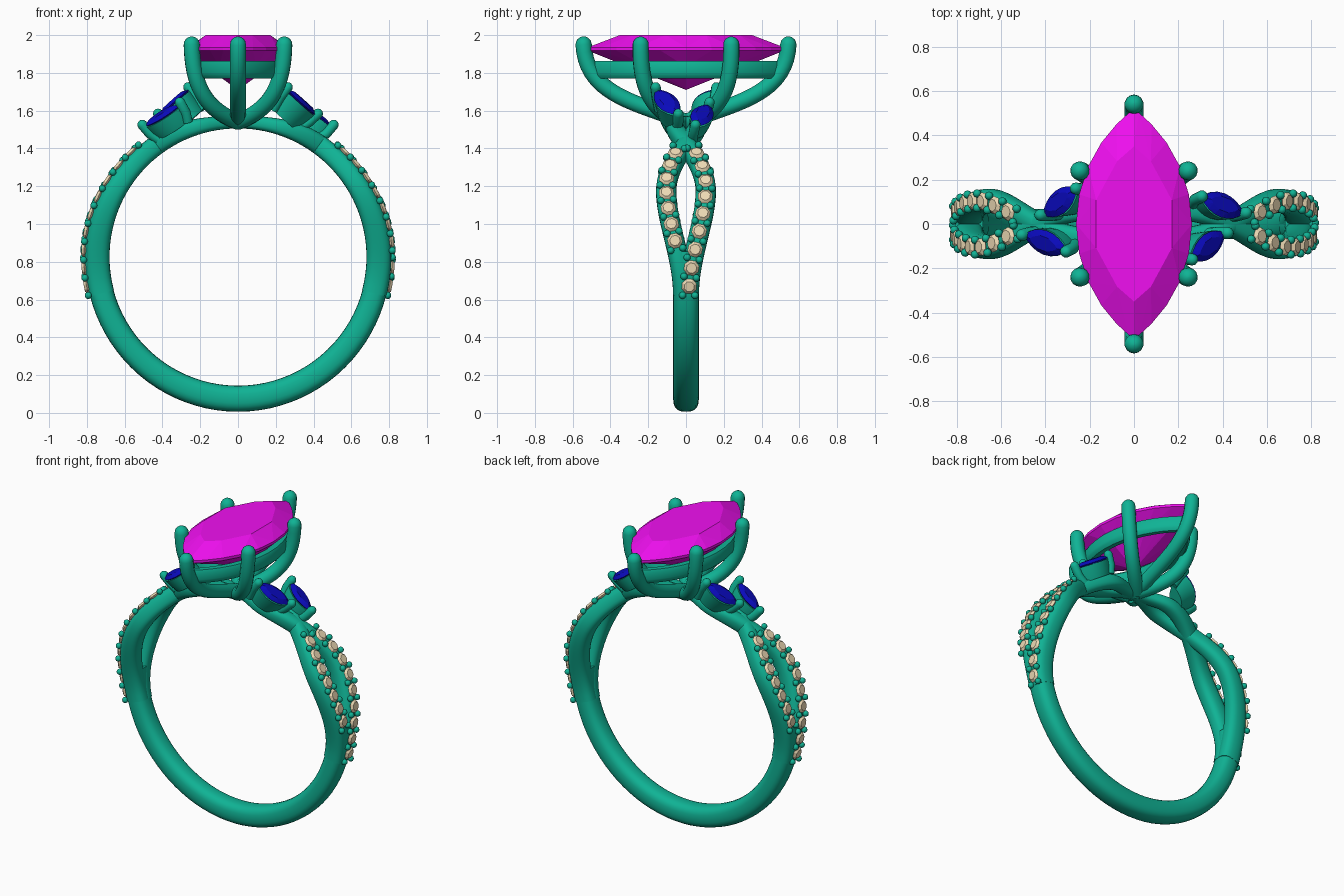
import bpy, bmesh
from math import sin, cos, pi, radians, sqrt, copysign
from mathutils import Vector as V
from mathutils.geometry import interpolate_bezier

if "Cube" in bpy.data.objects:
    bpy.data.objects.remove(bpy.data.objects["Cube"])


def material(name, col):
    m = bpy.data.materials.new(name)
    m.diffuse_color = (*col, 1)
    m.use_nodes = True
    m.node_tree.nodes["Principled BSDF"].inputs["Base Color"].default_value = m.diffuse_color
    return m


METAL = material("metal", (0.005, 0.45, 0.30))
PINK = material("magenta_stone", (0.87, 0.005, 0.87))
BLUE = material("blue_stone", (0.003, 0.003, 0.52))
CREAM = material("cream_stone", (0.85, 0.70, 0.46))
CZ = 0.826          # height of the finger hole centre
RIN = 0.68


def finish(name, bm, mat, smooth=True):
    bmesh.ops.recalc_face_normals(bm, faces=bm.faces)
    me = bpy.data.meshes.new(name)
    bm.to_mesh(me)
    bm.free()
    me.materials.append(mat)
    ob = bpy.data.objects.new(name, me)
    bpy.context.collection.objects.link(ob)
    if smooth:
        bpy.ops.object.select_all(action='DESELECT')
        ob.select_set(True)
        bpy.context.view_layer.objects.active = ob
        bpy.ops.object.shade_smooth_by_angle(angle=radians(40))
    return ob


def half_turn(ob):
    """The ring repeats under a half turn about z."""
    c = ob.copy()
    c.name = ob.name + "_opposite"
    c.rotation_euler.z = pi
    bpy.context.collection.objects.link(c)


def loft(bm, rings, closed=False):
    vs = [[bm.verts.new(p) for p in r] for r in rings]
    n = len(vs[0])
    for k in range(len(vs) if closed else len(vs) - 1):
        a, b = vs[k], vs[(k + 1) % len(vs)]
        for i in range(n):
            j = (i + 1) % n
            bm.faces.new((a[i], a[j], b[j], b[i]))
    if not closed:
        bm.faces.new(vs[0])
        bm.faces.new(vs[-1][::-1])


def rod(bm, pts, r, ref, n=14):
    """Round rod along pts with a domed first end."""
    rings = []
    d0 = (pts[0] - pts[1]).normalized()
    path = [(pts[0] + d0 * r * sin(a), r * cos(a), d0) for a in (1.5, 1.2, 0.8, 0.4)]
    for i, p in enumerate(pts):
        t = (pts[max(i - 1, 0)] - pts[min(i + 1, len(pts) - 1)]).normalized()
        path.append((p, r, t))
    for p, rr, t in path:
        s = t.cross(ref).normalized()
        w = t.cross(s)
        rings.append([p + rr * (s * cos(2 * pi * i / n) + w * sin(2 * pi * i / n)) for i in range(n)])
    loft(bm, rings)


def marquise(a, b, n):
    """Pointed oval: n points per side, half length a, half width b."""
    R = (a * a + b * b) / (2 * b)
    xs = [-a * cos(pi * i / n) for i in range(n)]
    f = lambda x: sqrt(R * R - x * x) - (R - b)
    return [(x, f(x)) for x in xs] + [(-x, -f(x)) for x in xs]


def hull(bm, pts):
    vs = [bm.verts.new(p) for p in pts]
    bmesh.ops.convex_hull(bm, input=vs)


# ---- band ----
def keyed(keys, x):
    for (x0, a), (x1, b) in zip(keys, keys[1:]):
        if x <= x1:
            t = max(0, (x - x0) / (x1 - x0))
            return a + (b - a) * t * t * (3 - 2 * t)
    return keys[-1][1]


def rout(d):
    return keyed([(0, .745), (35, .785), (90, .812), (180, .822)], d if d <= 180 else 360 - d)


def sway(d):
    return keyed([(0, 0), (18, -.06), (62, .105), (105, .015)], d)


def section(d, y, w, inset=0.0, n=24):
    a = radians(d)
    out = V((sin(a), 0, cos(a)))
    ro, ri = rout(d) - inset, RIN + inset
    pw = lambda v: copysign(abs(v) ** 0.78, v)
    return [out * ((ro + ri) / 2 + (ro - ri) / 2 * pw(cos(2 * pi * i / n)))
            + V((0, y + w * pw(sin(2 * pi * i / n)), CZ)) for i in range(n)]


bm = bmesh.new()
loft(bm, [section(d, 0, .068, .002) for d in range(88, 273, 4)])
finish("shank", bm, METAL)
for s, tag in ((1, "a"), (-1, "b")):
    bm = bmesh.new()
    loft(bm, [section(d, s * sway(d), keyed([(0, .045), (60, .054)], d)) for d in range(0, 106, 3)])
    half_turn(finish("split_strand_" + tag, bm, METAL))


# ---- small stones and beads along the strands ----
def frame(d, s):
    pt = lambda q: V((sin(radians(q)) * rout(q), s * sway(q), CZ + cos(radians(q)) * rout(q)))
    a = radians(d)
    n = V((sin(a), 0, cos(a)))
    e = (pt(d + 1) - pt(d - 1)).normalized()
    return pt(d) + n * .004, n, e, n.cross(e).normalized()


for s, tag, lo, hi, count in ((1, "a", 46, 101, 9), (-1, "b", 46, 84, 7)):
    gems, beads = bmesh.new(), bmesh.new()
    step = (hi - lo) / (count - 1)
    for k in range(count):
        p, n, e, f = frame(lo + k * step, s)
        hull(gems, [p + n * h + r * (e * cos(pi * i / 4 + .39) + f * sin(pi * i / 4 + .39))
                    for r, h in ((.042, 0), (.028, .014), (.015, -.02)) for i in range(8)])
    for k in range(count + 1):
        p, n, e, f = frame(lo + (k - .5) * step, s)
        for side in (-1, 1):
            res = bmesh.ops.create_uvsphere(beads, u_segments=10, v_segments=8, radius=.019)
            bmesh.ops.translate(beads, verts=res["verts"], vec=p + f * side * .033 + n * .002)
    half_turn(finish("pave_stones_" + tag, gems, CREAM, False))
    half_turn(finish("pave_beads_" + tag, beads, METAL))

# ---- blue leaf stones in cups with tip prongs ----
for tag, c, u, n, depth in (
        ("low", V((.40, .085, 1.575)), V((.2, -.075, -.12)), V((.45, .22, .8)), .10),
        ("high", V((.335, -.10, 1.645)), V((.16, .12, -.14)), V((.6, -.08, .75)), .13)):
    u.normalize()
    n = (n - u * n.dot(u)).normalized()
    v = n.cross(u)
    ring = lambda a, b, h, k=10: [c + u * x + v * y + n * h for x, y in marquise(a, b, k)]
    bm = bmesh.new()
    hull(bm, ring(.118, .058, 0) + ring(.075, .035, .018, 5) + ring(.05, .02, -.04, 4))
    half_turn(finish("leaf_stone_" + tag, bm, BLUE, False))
    bm = bmesh.new()
    loft(bm, [ring(.095, .042, -depth), ring(.11, .052, -.06), ring(.118, .06, -.008),
              ring(.10, .045, -.008), ring(.09, .035, -.05)])
    half_turn(finish("leaf_cup_" + tag, bm, METAL))
    bm = bmesh.new()
    for side in (-1, 1):
        rod(bm, [c + u * side * .122 + n * .012, c + u * side * .116 - n * .05,
                 c + u * side * .095 - n * depth], .027, v, 12)
    half_turn(finish("leaf_prongs_" + tag, bm, METAL))

# ---- centre stone: pointed oval, long axis along y ----
oval = lambda a, b, z, k: [V((y, x, z)) for x, y in marquise(a, b, k)]
bm = bmesh.new()
hull(bm, oval(.52, .262, 1.918, 12) + oval(.52, .262, 1.935, 12) + oval(.35, .185, 2.0, 5)
     + oval(.30, .17, 1.832, 4) + [V((0, 0, 1.71))])
finish("centre_stone", bm, PINK, False)

# ---- gallery rail under the stone ----
bm = bmesh.new()
prof = [(.008, 1.785), (.012, 1.80), (.012, 1.845), (.004, 1.862), (-.035, 1.862),
        (-.048, 1.85), (-.048, 1.785), (-.035, 1.77), (-.006, 1.77)]
loft(bm, [oval(.49 + o, .235 + o, z, 20) for o, z in prof], closed=True)
finish("gallery_rail", bm, METAL)

# ---- six claw prongs ----
for sy, side in ((-1, "front"), (1, "back")):
    for sx, where in ((-1, "left"), (0, "tip"), (1, "right")):
        if sx:
            P = [(.245, .24, 1.95), (.24, .245, 1.70), (.15, .17, 1.60), (0, .03, 1.54)]
        else:
            P = [(0, .542, 1.95), (0, .53, 1.68), (0, .25, 1.64), (0, 0, 1.54)]
        P = [V((x * sx, y * sy, z)) for x, y, z in P]
        bm = bmesh.new()
        rod(bm, interpolate_bezier(*P, 20), .043, V((-P[0].y, P[0].x, 0)))
        finish(f"claw_{side}_{where}", bm, METAL)
